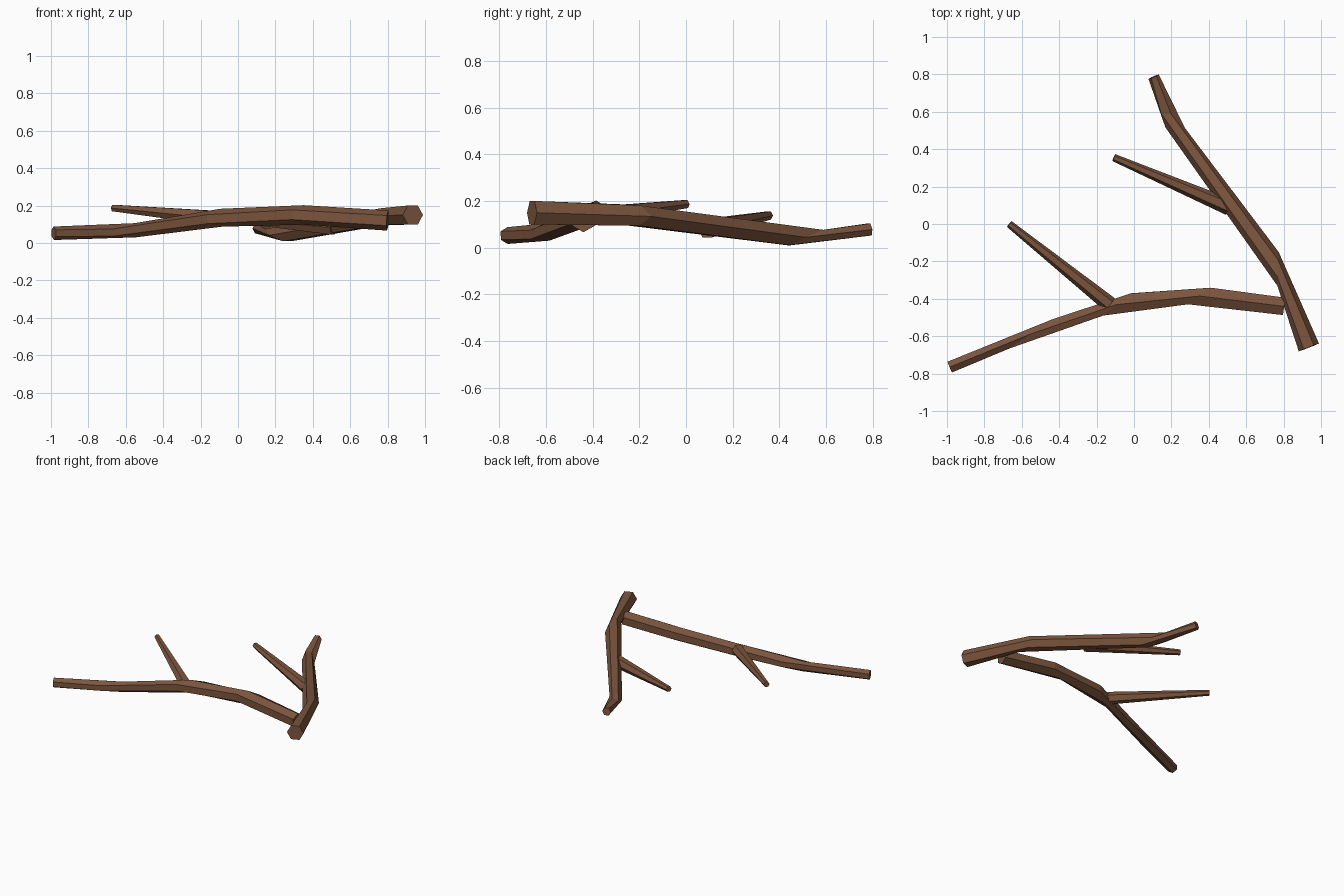
import bpy, bmesh, math
from mathutils import Vector

cube = bpy.data.objects.get("Cube")
if cube:
    bpy.data.objects.remove(cube)

bark = bpy.data.materials.new("brown_bark")
bark.use_nodes = True
colour = (0.2, 0.09, 0.047, 1)
bark.diffuse_color = colour
bsdf = bark.node_tree.nodes["Principled BSDF"]
bsdf.inputs["Base Color"].default_value = colour
bsdf.inputs["Roughness"].default_value = 0.9

UP = Vector((0, 0, 1))
SIDES = 6


def branch(name, joints, phase=0.0):
    """Tapered tube; joint = (centre, radius, sideways slant, vertical slant)."""
    centres = [Vector(j[0]) for j in joints]
    bm = bmesh.new()
    rings = []
    for i, (_, radius, slant, rise) in enumerate(joints):
        before = centres[max(i - 1, 0)]
        after = centres[min(i + 1, len(centres) - 1)]
        along = (after - before).normalized()
        side = along.cross(UP).normalized()
        top = side.cross(along)
        ring = []
        for k in range(SIDES):
            a = phase + math.tau * k / SIDES
            offset = math.cos(a) * (side * radius + along * slant)
            offset += math.sin(a) * (top * radius + along * rise)
            ring.append(bm.verts.new(centres[i] + offset))
        rings.append(ring)
    for r, s in zip(rings, rings[1:]):
        for k in range(SIDES):
            n = (k + 1) % SIDES
            bm.faces.new((r[k], r[n], s[n], s[k]))
    bm.faces.new(rings[0])
    bm.faces.new(rings[-1])
    bmesh.ops.recalc_face_normals(bm, faces=bm.faces)
    mesh = bpy.data.meshes.new(name)
    bm.to_mesh(mesh)
    bm.free()
    mesh.materials.append(bark)
    obj = bpy.data.objects.new(name, mesh)
    bpy.context.collection.objects.link(obj)
    return obj


# Long branch lying across the front
branch("front_branch", [
    ((0.80, -0.44, 0.12), 0.054, 0, 0),
    ((0.35, -0.385, 0.15), 0.052, -0.07, 0),
    ((-0.09, -0.43, 0.135), 0.048, -0.1, 0),
    ((-0.55, -0.587, 0.068), 0.038, -0.16, 0),
    ((-0.985, -0.765, 0.052), 0.036, 0, 0)], math.pi / 6)

# Second branch running front to back
branch("side_branch", [
    ((0.935, -0.66, 0.15), 0.058, 0, 0),
    ((0.77, -0.24, 0.14), 0.05, 0.075, 0),
    ((0.22, 0.515, 0.043), 0.043, -0.03, 0.1),
    ((0.105, 0.787, 0.078), 0.03, 0, 0)])

# Straight twigs growing from the branches
branch("front_twig", [
    ((-0.13, -0.43, 0.135), 0.043, 0, 0),
    ((-0.667, 0.0, 0.187), 0.02, 0, 0)])
branch("side_twig", [
    ((0.51, 0.09, 0.083), 0.045, 0, 0),
    ((-0.108, 0.355, 0.138), 0.02, 0, 0)])
